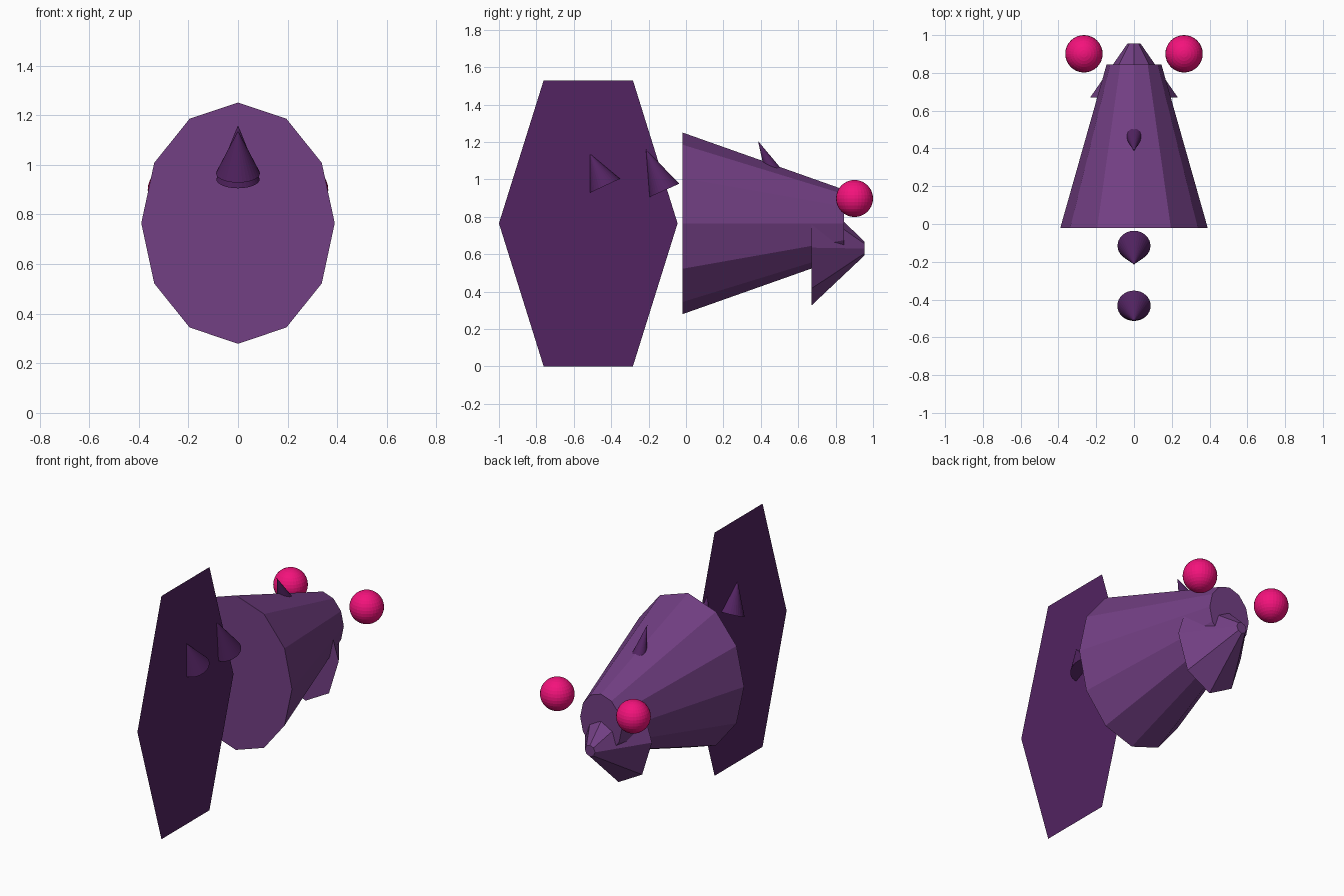
import bpy, bmesh
from math import pi
from mathutils import Matrix, Vector

if "Cube" in bpy.data.objects:
    bpy.data.objects.remove(bpy.data.objects["Cube"])


def material(name, rgb):
    m = bpy.data.materials.new(name)
    m.diffuse_color = (*rgb, 1)
    m.use_nodes = True
    m.node_tree.nodes["Principled BSDF"].inputs["Base Color"].default_value = m.diffuse_color
    return m


LIGHT = material("light_purple", (0.17, 0.05, 0.23))
DARK = material("dark_purple", (0.085, 0.017, 0.12))
PINK = material("pink", (0.9, 0.006, 0.2))


def add(name, bm, mat):
    me = bpy.data.meshes.new(name)
    bm.to_mesh(me)
    bm.free()
    me.materials.append(mat)
    ob = bpy.data.objects.new(name, me)
    bpy.context.collection.objects.link(ob)
    return ob


def frustum(name, sides, y0, y1, z0, z1, rx0, rz0, rx1, rz1):
    """Capped elliptical frustum running along +y."""
    bm = bmesh.new()
    bmesh.ops.create_cone(bm, cap_ends=True, segments=sides,
                          radius1=1, radius2=0.5, depth=2)
    for v in bm.verts:
        far = v.co.z > 0
        n = v.co.xy.normalized()
        rx, rz = (rx1, rz1) if far else (rx0, rz0)
        v.co = (n.x * rx, y1 if far else y0, (z1 if far else z0) + n.y * rz)
    bmesh.ops.recalc_face_normals(bm, faces=bm.faces)
    return add(name, bm, LIGHT)


def spike(name, apex, direction, length, radius):
    """Cone with its apex at (y, z), pointing from base to apex along direction."""
    d = Vector((0, *direction)).normalized()
    mid = Vector((0, *apex)) - d * length / 2
    bm = bmesh.new()
    bmesh.ops.create_cone(bm, cap_ends=True, segments=32, radius1=radius,
                          radius2=0, depth=length,
                          matrix=Matrix.Translation(mid) @ d.to_track_quat('Z', 'Y').to_matrix().to_4x4())
    return add(name, bm, DARK)


# flat hexagonal tail fin
bm = bmesh.new()
outline = [(-1, .765), (-.761, 0), (-.284, 0), (-.045, .765), (-.284, 1.53), (-.761, 1.53)]
bm.faces.new([bm.verts.new((0, y, z)) for y, z in outline])
add("tail_fin", bm, DARK)

# tapered body and flared jaw
frustum("body", 12, -.02, .845, .765, .765, .39, .486, .145, .18)
frustum("jaw", 8, .67, .955, .635, .63, .232, .31, .035, .036)

# spikes along the back
spike("rear_spike", (-.513, 1.137), (-.08, .171), .189, .0885)
spike("middle_spike", (-.214, 1.16), (-.099, .219), .24, .087)
spike("front_spike", (.385, 1.205), (-.443, .896), .36, .0875)

# eyes on both sides
for side, x in (("left", -.265), ("right", .265)):
    bm = bmesh.new()
    bmesh.ops.create_uvsphere(bm, u_segments=32, v_segments=16, radius=.099,
                              matrix=Matrix.Translation((x, .901, .898)))
    add(side + "_eye", bm, PINK)
